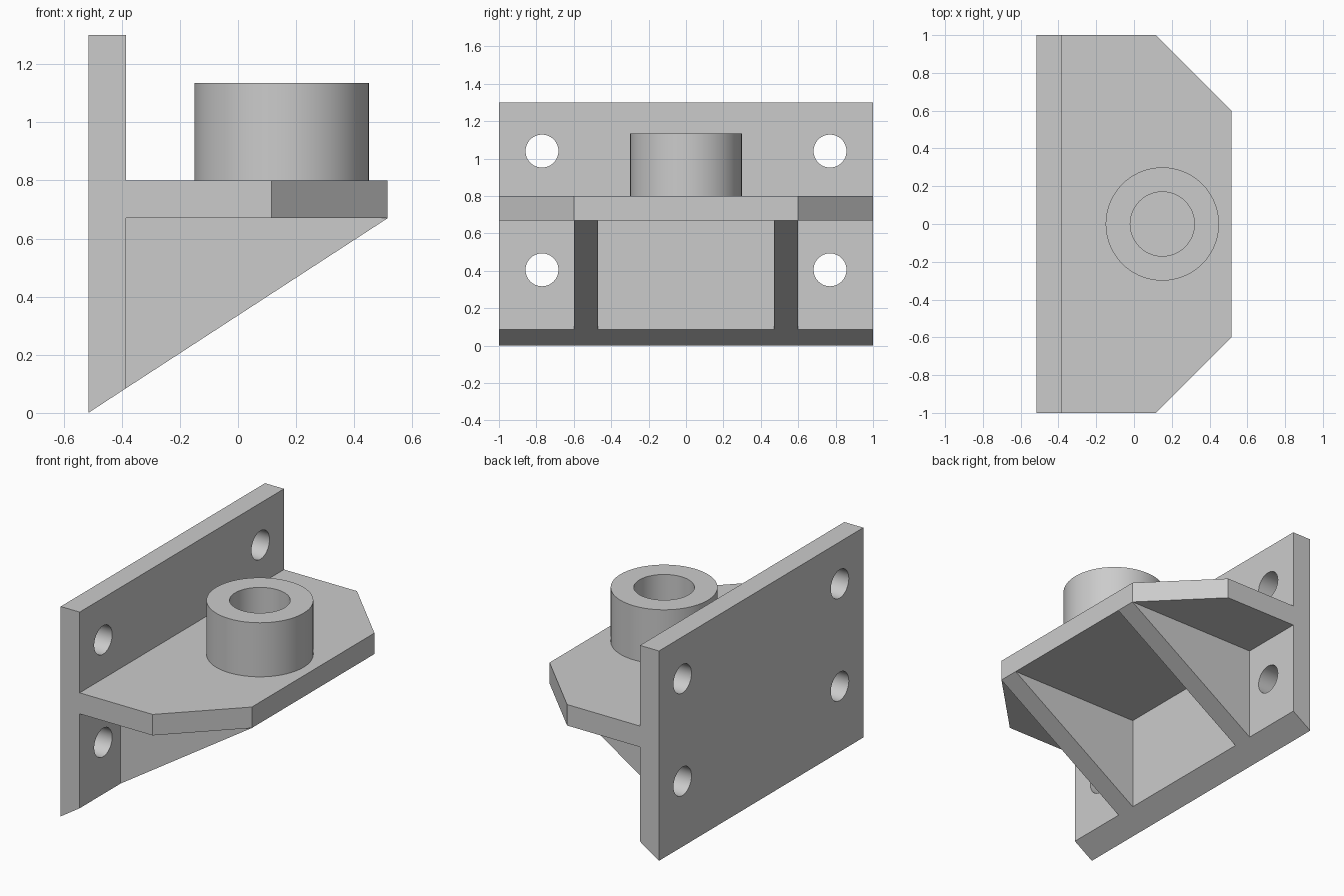
import bpy, bmesh, math
from mathutils import Vector

if "Cube" in bpy.data.objects:
    bpy.data.objects.remove(bpy.data.objects["Cube"], do_unlink=True)

grey = bpy.data.materials.new("light_grey")
grey.use_nodes = True
grey.diffuse_color = (0.6, 0.6, 0.6, 1)
grey.node_tree.nodes["Principled BSDF"].inputs["Base Color"].default_value = (0.6, 0.6, 0.6, 1)

BACK, FACE, FRONT = -0.515, -0.385, 0.515
UNDER, SHELF, TOP = 0.67, 0.80, 1.30
LIP = 0.085


def add_object(name, bm):
    bmesh.ops.recalc_face_normals(bm, faces=bm.faces[:])
    mesh = bpy.data.meshes.new(name)
    bm.to_mesh(mesh)
    bm.free()
    mesh.materials.append(grey)
    obj = bpy.data.objects.new(name, mesh)
    bpy.context.collection.objects.link(obj)
    return obj


def extrude_profile(points, y0, y1):
    """Prism from an xz outline, running from y0 to y1."""
    bm = bmesh.new()
    face = bm.faces.new([bm.verts.new((x, y0, z)) for x, z in points])
    out = bmesh.ops.extrude_face_region(bm, geom=[face])
    verts = [g for g in out["geom"] if isinstance(g, bmesh.types.BMVert)]
    bmesh.ops.translate(bm, verts=verts, vec=(0, y1 - y0, 0))
    bmesh.ops.recalc_face_normals(bm, faces=bm.faces[:])
    return bm


def activate(obj):
    bpy.ops.object.select_all(action='DESELECT')
    obj.select_set(True)
    bpy.context.view_layer.objects.active = obj


def smooth(obj):
    activate(obj)
    bpy.ops.object.shade_smooth_by_angle(angle=math.radians(30))


# Wall plate and shelf as one T-shaped section
bm = extrude_profile([(BACK, 0), (FACE, LIP), (FACE, UNDER), (FRONT, UNDER),
                      (FRONT, SHELF), (FACE, SHELF), (FACE, TOP), (BACK, TOP)], -1, 1)
# Chamfered shelf corners
for side in (-1, 1):
    cut = bmesh.ops.bisect_plane(bm, geom=bm.verts[:] + bm.edges[:] + bm.faces[:],
                                 plane_co=Vector((FRONT, 0.6 * side, 0)),
                                 plane_no=Vector((1, side, 0)).normalized(),
                                 clear_outer=True)
    rim = [g for g in cut["geom_cut"] if isinstance(g, bmesh.types.BMEdge)]
    bmesh.ops.edgeloop_fill(bm, edges=rim)
bracket = add_object("plate_and_shelf", bm)

# Four bolt holes through the wall plate
bm = bmesh.new()
for y in (-0.77, 0.77):
    for z in (0.405, 1.04):
        out = bmesh.ops.create_cone(bm, cap_ends=True, segments=48,
                                    radius1=0.088, radius2=0.088, depth=0.4)
        bmesh.ops.rotate(bm, verts=out["verts"], matrix=Vector((0, 0, 1)).rotation_difference(
            Vector((1, 0, 0))).to_matrix())
        bmesh.ops.translate(bm, verts=out["verts"], vec=((BACK + FACE) / 2, y, z))
cutter = add_object("bolt_hole_cutter", bm)
cutter.hide_render = True
activate(bracket)
mod = bracket.modifiers.new("bolt_holes", 'BOOLEAN')
mod.operation, mod.solver, mod.object = 'DIFFERENCE', 'EXACT', cutter
bpy.ops.object.modifier_apply(modifier=mod.name)
bpy.data.objects.remove(cutter, do_unlink=True)
smooth(bracket)

# Triangular gusset ribs under the shelf
for name, y0 in (("right_rib", -0.60), ("left_rib", 0.47)):
    add_object(name, extrude_profile([(FACE, LIP), (FRONT, UNDER), (FACE, UNDER)], y0, y0 + 0.13))

# Hollow round boss on the shelf
bm = bmesh.new()
outline = [(0.17, SHELF), (0.30, SHELF), (0.30, 1.135), (0.17, 1.135)]
verts = [bm.verts.new((0.15 + r, 0, z)) for r, z in outline]
edges = [bm.edges.new((verts[i], verts[(i + 1) % 4])) for i in range(4)]
bmesh.ops.spin(bm, geom=verts + edges, cent=(0.15, 0, 0), axis=(0, 0, 1),
               angle=2 * math.pi, steps=72, use_merge=True)
bmesh.ops.remove_doubles(bm, verts=bm.verts[:], dist=0.0005)
smooth(add_object("boss", bm))
